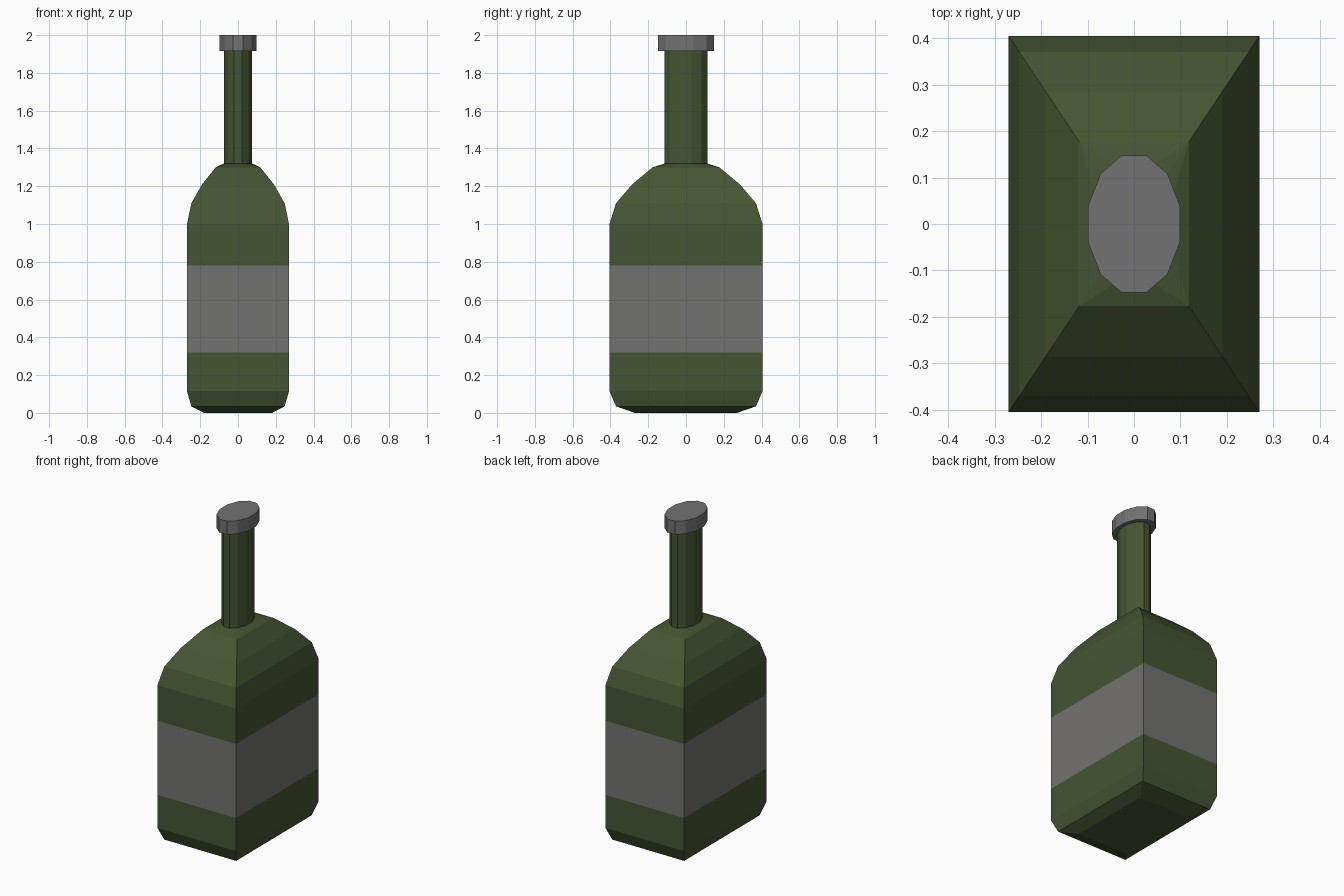
import bpy, bmesh
from math import cos, sin, pi

cube = bpy.data.objects.get("Cube")
if cube:
    bpy.data.objects.remove(cube, do_unlink=True)


def material(name, rgb):
    m = bpy.data.materials.new(name)
    m.use_nodes = True
    m.diffuse_color = (*rgb, 1)
    bsdf = m.node_tree.nodes["Principled BSDF"]
    bsdf.inputs["Base Color"].default_value = (*rgb, 1)
    bsdf.inputs["Roughness"].default_value = 0.8
    return m


green = material("bottle green", (0.061, 0.090, 0.033))
label_grey = material("label grey", (0.171, 0.169, 0.163))
cap_grey = material("cap grey", (0.170, 0.170, 0.170))

DEPTH = 1.5  # every section is this much deeper than it is wide
SIDES = 12


def rect_ring(bm, x, z):
    y = x * DEPTH
    return [bm.verts.new((sx * x, sy * y, z))
            for sx, sy in ((1, 1), (-1, 1), (-1, -1), (1, -1))]


def oval_ring(bm, r, z):
    angles = [(i + 0.5) * 2 * pi / SIDES for i in range(SIDES)]
    return [bm.verts.new((r * cos(a), r * DEPTH * sin(a), z)) for a in angles]


def bridge(bm, low, high):
    n = len(low)
    return [bm.faces.new((low[i], low[(i + 1) % n], high[(i + 1) % n], high[i]))
            for i in range(n)]


def finish(bm, name, *mats):
    bmesh.ops.recalc_face_normals(bm, faces=bm.faces)
    mesh = bpy.data.meshes.new(name)
    bm.to_mesh(mesh)
    bm.free()
    for m in mats:
        mesh.materials.append(m)
    obj = bpy.data.objects.new(name, mesh)
    bpy.context.collection.objects.link(obj)
    return obj


# Body: stacked rectangular sections as (half width, height)
LABEL_BOTTOM, LABEL_TOP = 0.32, 0.78
profile = [(0.18, 0), (0.247, 0.035), (0.27, 0.115), (0.27, LABEL_BOTTOM),
           (0.27, LABEL_TOP), (0.27, 1.0), (0.247, 1.11), (0.19, 1.21),
           (0.118, 1.3)]
bm = bmesh.new()
rings = [rect_ring(bm, x, z) for x, z in profile]
bm.faces.new(rings[0])
for low, high in zip(rings, rings[1:]):
    for face in bridge(bm, low, high):
        in_label = LABEL_BOTTOM < face.calc_center_median().z < LABEL_TOP
        face.material_index = 1 if in_label else 0

# Shoulder: each corner fans out to a quarter of the neck ring
neck_low = oval_ring(bm, 0.078, 1.32)
corners = rings[-1]
per = SIDES // 4
for q, corner in enumerate(corners):
    quarter = neck_low[q * per:(q + 1) * per]
    for a, b in zip(quarter, quarter[1:]):
        bm.faces.new((corner, b, a))
    following = neck_low[(q + 1) * per % SIDES]
    bm.faces.new((corner, corners[(q + 1) % 4], following, quarter[-1]))

# Neck
neck_high = oval_ring(bm, 0.078, 1.92)
bridge(bm, neck_low, neck_high)
bm.faces.new(neck_high)
finish(bm, "bottle_body", green, label_grey)

# Cap
bm = bmesh.new()
cap_low, cap_high = oval_ring(bm, 0.102, 1.917), oval_ring(bm, 0.102, 2.0)
bridge(bm, cap_low, cap_high)
bm.faces.new(cap_low)
bm.faces.new(cap_high)
finish(bm, "bottle_cap", cap_grey)
